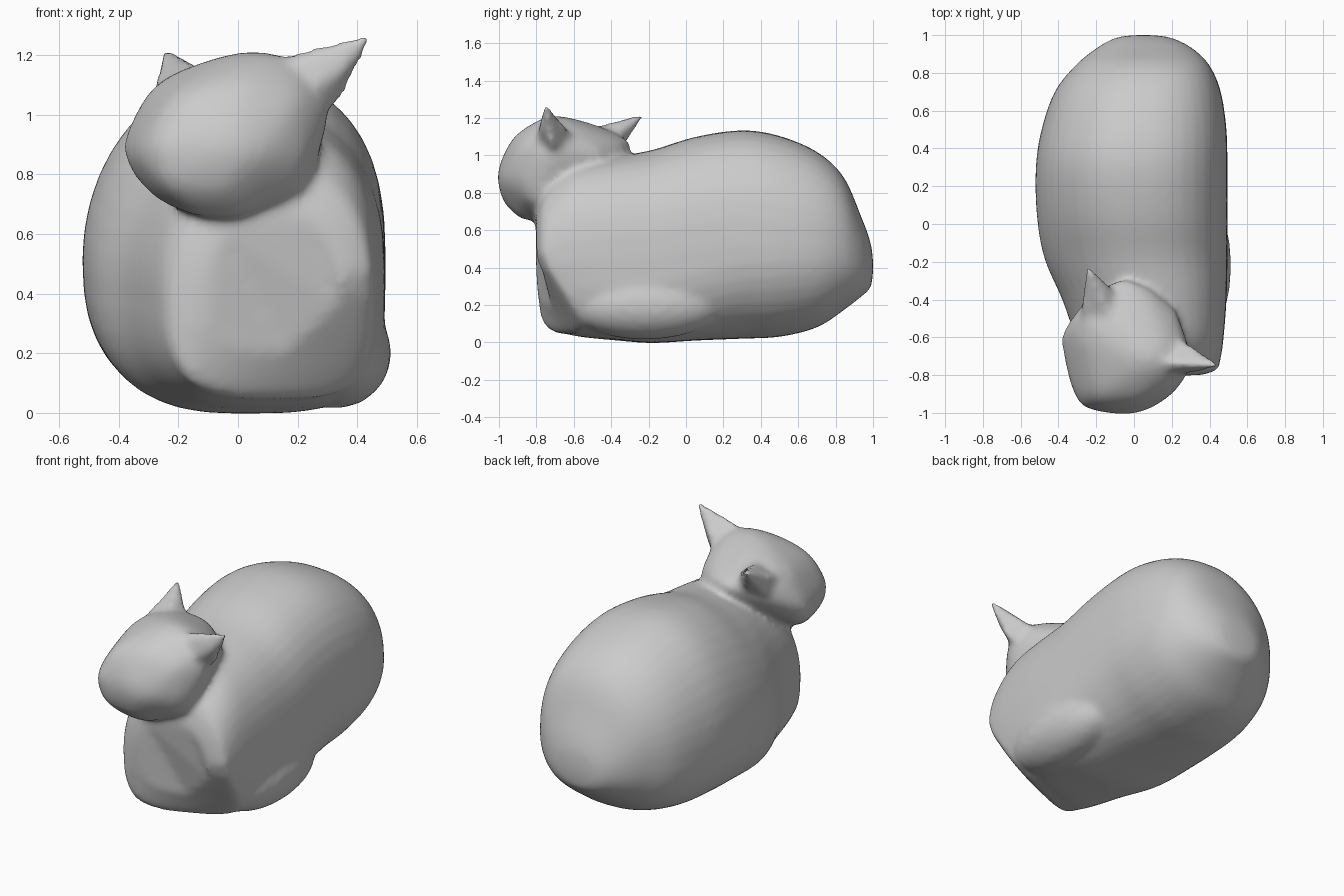
import bpy, bmesh, math
from mathutils import Vector

if "Cube" in bpy.data.objects:
    bpy.data.objects.remove(bpy.data.objects["Cube"])


def make_object(name, bm):
    bmesh.ops.recalc_face_normals(bm, faces=bm.faces[:])
    mesh = bpy.data.meshes.new(name)
    bm.to_mesh(mesh)
    bm.free()
    obj = bpy.data.objects.new(name, mesh)
    bpy.context.collection.objects.link(obj)
    return obj


def hull(name, points, rounding=0):
    bm = bmesh.new()
    for p in points:
        bm.verts.new(p)
    bmesh.ops.convex_hull(bm, input=bm.verts[:])
    loose = [v for v in bm.verts if not v.link_faces]
    bmesh.ops.delete(bm, geom=loose, context='VERTS')
    if rounding:
        bmesh.ops.subdivide_edges(bm, edges=bm.edges[:], cuts=4, use_grid_fill=True)
        for _ in range(rounding):
            bmesh.ops.smooth_vert(bm, verts=bm.verts[:], factor=.5, use_axis_x=True,
                                  use_axis_y=True, use_axis_z=True)
    return make_object(name, bm)


def ball(name, centre, radii):
    bm = bmesh.new()
    bmesh.ops.create_icosphere(bm, subdivisions=3, radius=1)
    for v in bm.verts:
        v.co = Vector([c + r * k for c, r, k in zip(centre, radii, v.co)])
    return make_object(name, bm)


def smooth_sections(keys, steps=4):
    # Catmull-Rom interpolation between key sections
    out = []
    for k in range(len(keys) - 1):
        p = [keys[min(max(k + d, 0), len(keys) - 1)] for d in (-1, 0, 1, 2)]
        for s in range(steps):
            t = s / steps
            out.append([.5 * (2 * b + (c - a) * t + (2 * a - 5 * b + 4 * c - d) * t * t
                              + (3 * b - a - 3 * c + d) * t ** 3)
                        for a, b, c, d in zip(*p)])
    return out + [list(keys[-1])]


def loft(name, keys, sides=40):
    # key: y, x left, x right, z bottom, z top; roundness of left top, left bottom, right bottom
    bm = bmesh.new()
    rings = []
    for y, x0, x1, z0, z1, nlt, nlb, nrb in smooth_sections(keys):
        ring = []
        zc = z0 + (z1 - z0) * .45
        for i in range(sides):
            a = 2 * math.pi * i / sides
            c, s = math.cos(a), math.sin(a)
            if s >= 0:
                n = 2.5 if c > 0 else nlt
            else:
                n = nrb if c > 0 else nlb
            x = (x0 + x1) / 2 + (x1 - x0) / 2 * math.copysign(abs(c) ** (2 / n), c)
            z = zc + (z1 - zc if s >= 0 else zc - z0) * math.copysign(abs(s) ** (2 / n), s)
            # lower right of the chest is tucked back
            tuck = .46 * max(0, x + .16) * min(1, max(0, 1.05 - z / .42))
            tuck *= min(1, max(0, (-.2 - y) / .5))
            ring.append(bm.verts.new((x, y + tuck, z)))
        rings.append(ring)
    for a, b in zip(rings, rings[1:]):
        for i in range(sides):
            j = (i + 1) % sides
            bm.faces.new((a[i], a[j], b[j], b[i]))
    bm.faces.new(rings[0])
    bm.faces.new(rings[-1])
    return make_object(name, bm)


# Crouching body, rump to chest
body = loft("body", [
    (1.0, 0, .1, .37, .44, 2, 2, 2), (.985, -.10, .2, .29, .54, 2, 2.2, 2.1),
    (.93, -.20, .31, .24, .69, 2, 2.3, 2.1), (.84, -.31, .40, .17, .89, 2, 2.4, 2.1),
    (.70, -.42, .46, .08, 1.02, 2, 2.5, 2.1), (.50, -.49, .49, .03, 1.105, 2, 2.5, 2.15),
    (.30, -.52, .495, .02, 1.135, 2, 2.5, 2.3), (.05, -.515, .495, .01, 1.10, 1.9, 2.5, 2.8),
    (-.18, -.475, .495, -.003, 1.03, 1.8, 2.6, 3.4), (-.40, -.38, .49, .01, .99, 1.8, 2.8, 3.6),
    (-.60, -.31, .475, .025, .95, 1.8, 3, 3.6), (-.72, -.265, .46, .045, .86, 2, 3, 3.6),
    (-.775, -.225, .44, .06, .78, 2, 3, 3.6), (-.805, -.12, .34, .2, .68, 2, 2.5, 2.5)])

# Head, turned to one side, with the neck running into the back
head = hull("head", [
    (.02, -.73, 1.23), (.2, -.72, 1.22), (-.05, -.5, 1.175), (-.2, -.36, 1.12),
    (.02, -.2, 1.035), (.34, -.72, 1.07), (.23, -.4, 1.0),
    (-.28, -.98, .9), (-.03, -1.025, .91), (.09, -.99, .86), (-.21, -.93, 1.08),
    (.02, -.93, 1.11), (-.26, -.97, .75), (-.05, -.98, .74),
    (.22, -.89, .85), (.21, -.89, 1.06), (-.15, -.87, .65), (.05, -.84, .62),
    (-.32, -.65, .72), (.24, -.77, .68), (-.41, -.6, .88), (-.36, -.84, .88),
    (-.32, -.46, .95), (-.29, -.6, 1.11), (-.28, -.49, 1.12)], rounding=5)

# Tucked elbow on the right
elbow = ball("elbow", (.33, -.22, .2), (.185, .42, .185))

# Pointed ears
right_ear = hull("right_ear", [
    (.465, -.753, 1.283), (.16, -.73, 1.2), (.34, -.71, 1.03), (.25, -.8, 1.08),
    (.24, -.6, 1.1), (.12, -.78, 1.15), (.36, -.775, 1.15), (.36, -.715, 1.15)])
left_ear = hull("left_ear", [
    (-.25, -.21, 1.23), (-.28, -.5, 1.1), (-.1, -.36, 1.12), (-.27, -.42, 1.0),
    (-.1, -.55, 1.14), (-.14, -.35, 1.02), (-.15, -.34, 1.165), (-.25, -.34, 1.11)])

# Blend everything into one soft skin
bpy.ops.object.select_all(action='DESELECT')
for o in (body, head, elbow, right_ear, left_ear):
    o.select_set(True)
bpy.context.view_layer.objects.active = body
bpy.ops.object.join()
body.name = "resting_animal"
rem = body.modifiers.new("blend", 'REMESH')
rem.mode = 'VOXEL'
rem.voxel_size = .018
rem.use_smooth_shade = True
sm = body.modifiers.new("soften", 'SMOOTH')
sm.factor = .5
sm.iterations = 10
